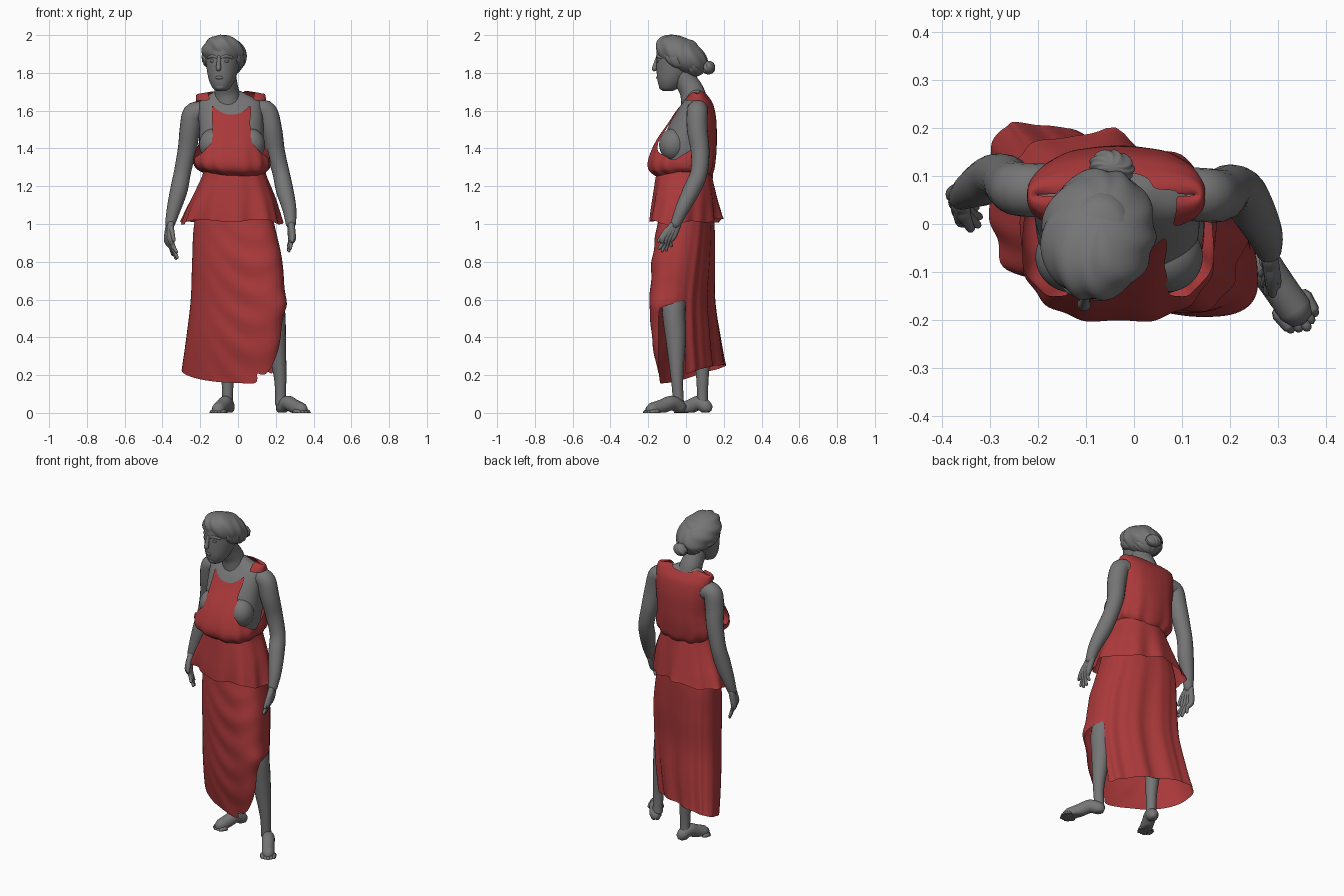
import bpy, bmesh, math
from mathutils import Vector, Matrix

if "Cube" in bpy.data.objects:
    bpy.data.objects.remove(bpy.data.objects["Cube"])


def material(name, rgb):
    m = bpy.data.materials.new(name)
    m.use_nodes = True
    m.diffuse_color = (*rgb, 1)
    m.node_tree.nodes["Principled BSDF"].inputs["Base Color"].default_value = (*rgb, 1)
    return m


STONE = material("grey stone", (0.18, 0.18, 0.18))
CLOTH = material("red cloth", (0.40, 0.04, 0.042))


def spline(keys, n):
    """Smooth curve through key tuples, sampled n + 1 times."""
    out = []
    for i in range(n + 1):
        f = i / n * (len(keys) - 1)
        k = min(int(f), len(keys) - 2)
        u = f - k
        a, b, c, d = (keys[min(max(k + j, 0), len(keys) - 1)] for j in (-1, 0, 1, 2))
        out.append([0.5 * (2 * q + (r - p) * u + (2 * p - 5 * q + 4 * r - s) * u * u
                           + (3 * q - p - 3 * r + s) * u ** 3)
                    for p, q, r, s in zip(a, b, c, d)])
    return out


def finish(name, bm, mat):
    """Turn a bmesh into a smooth shaded object."""
    bmesh.ops.recalc_face_normals(bm, faces=bm.faces)
    me = bpy.data.meshes.new(name)
    bm.to_mesh(me)
    bm.free()
    me.materials.append(mat)
    me.polygons.foreach_set("use_smooth", [True] * len(me.polygons))
    ob = bpy.data.objects.new(name, me)
    bpy.context.collection.objects.link(ob)
    return ob


def skin(name, rings, mat, cap=True, cut=None):
    """Skin closed rings; optionally remove faces by rule and smooth the cut edge."""
    bm = bmesh.new()
    rows = [[bm.verts.new(p) for p in ring] for ring in rings]
    n = len(rows[0])
    for a, b in zip(rows, rows[1:]):
        for i in range(n):
            bm.faces.new((a[i], a[(i + 1) % n], b[(i + 1) % n], b[i]))
    if cap:
        bm.faces.new(rows[0])
        bm.faces.new(rows[-1])
    if cut:
        gone = [f for f in bm.faces if cut(*f.calc_center_median())]
        bmesh.ops.delete(bm, geom=gone, context='FACES')
        for _ in range(6):
            moved = {}
            for v in bm.verts:
                near = [e.other_vert(v).co for e in v.link_edges if e.is_boundary]
                if len(near) == 2:
                    moved[v] = v.co * 0.5 + (near[0] + near[1]) * 0.25
            for v, co in moved.items():
                v.co = co
    return finish(name, bm, mat)


def tube(name, keys, n=24, sides=20, flat=1.0, floor=None):
    """Rounded limb through (x, y, z, radius) keys."""
    pts = [(Vector(k[:3]), k[3]) for k in spline(keys, n)]
    t0 = (pts[1][0] - pts[0][0]).normalized()
    t1 = (pts[-1][0] - pts[-2][0]).normalized()
    (p0, r0), (p1, r1) = pts[0], pts[-1]
    pts = ([(p0 - t0 * r0, r0 * 0.05), (p0 - t0 * r0 * 0.7, r0 * 0.7)] + pts
           + [(p1 + t1 * r1 * 0.7, r1 * 0.7), (p1 + t1 * r1, r1 * 0.05)])
    span = p1 - p0
    ref = Vector((0, 1, 0)) if abs(span.z) > 0.5 * span.length else Vector((0, 0, 1))
    rings = []
    for i, (p, r) in enumerate(pts):
        t = (pts[min(i + 1, len(pts) - 1)][0] - pts[max(i - 1, 0)][0]).normalized()
        u = t.cross(ref).normalized()
        v = u.cross(t)
        ring = [p + u * r * math.cos(a) + v * r * flat * math.sin(a)
                for a in (math.tau * j / sides for j in range(sides))]
        if floor is not None:
            for q in ring:
                q.z = max(q.z, floor)
        rings.append(ring)
    return skin(name, rings, STONE)


def loft(name, keys, mat, rows=40, cols=96, power=2.0, shape=None, cap=False, cut=None):
    """Stacked ovals from (z, x min, x max, y min, y max) keys."""
    rings = []
    for i, (z, x0, x1, y0, y1) in enumerate(spline(keys, rows)):
        ring = []
        for j in range(cols):
            a = math.tau * j / cols
            c, s = math.cos(a), math.sin(a)
            ox = (x1 - x0) / 2 * math.copysign(abs(c) ** (2 / power), c)
            oy = (y1 - y0) / 2 * math.copysign(abs(s) ** (2 / power), s)
            p = Vector(((x0 + x1) / 2 + ox, (y0 + y1) / 2 + oy, z))
            if shape:
                shape(p, Vector((ox, oy, 0)).normalized(), a, i / rows)
            ring.append(p)
        rings.append(ring)
    return skin(name, rings, mat, cap, cut)


def ball(name, centre, radii, tilt=0.0, wave=0.0):
    """Ellipsoid, with optional wavy locks."""
    bm = bmesh.new()
    bmesh.ops.create_uvsphere(bm, u_segments=64, v_segments=32, radius=1)
    for v in bm.verts:
        a = math.atan2(v.co.y, v.co.x)
        k = 1 + wave * math.sin(9 * a + 6 * v.co.z + math.sin(4 * a)) * (1 - v.co.z ** 2)
        v.co = Vector([c * r * k for c, r in zip(v.co, radii)])
    bm.transform(Matrix.Translation(centre) @ Matrix.Rotation(tilt, 4, 'X'))
    return finish(name, bm, STONE)


# Head, built facing forward and then turned a little to its right
head = [loft("face", [(1.705, -.025, .025, -.125, -.07), (1.72, -.046, .046, -.14, -.04),
                      (1.76, -.068, .068, -.153, .0), (1.82, -.083, .083, -.157, .04),
                      (1.88, -.09, .09, -.157, .065), (1.93, -.088, .088, -.153, .07),
                      (1.97, -.06, .06, -.12, .04), (1.985, -.01, .01, -.05, -.03)],
             STONE, cols=48, cap=True),
        ball("hair", (0, -.022, 1.895), (.118, .148, .09), -.5, .03),
        ball("hair_nape", (0, .045, 1.845), (.085, .065, .065), 0, .04),
        ball("hair_bun", (0, .122, 1.828), (.046, .034, .036), 0, .06),
        ball("lips", (0, -.148, 1.775), (.022, .012, .01)),
        ball("chin", (0, -.125, 1.728), (.028, .02, .02)),
        tube("nose", [(0, -.152, 1.885, .009), (0, -.163, 1.85, .011), (0, -.17, 1.822, .014)])]
for side in (-1, 1):
    head += [ball("eye", (side * .034, -.14, 1.862), (.018, .012, .008)),
             tube("brow", [(side * .012, -.15, 1.882, .008), (side * .037, -.145, 1.888, .009),
                           (side * .064, -.12, 1.88, .008)], 8, 10),
             ball("side_hair", (side * .08, -.035, 1.875), (.034, .068, .045), -.5, .06)]
for ob in head:
    ob.data.transform(Matrix.Translation((-.075, -.025, 0)) @ Matrix.Rotation(-.2, 4, 'Z')
                      @ Matrix.Translation((0, .025, 0)))
tube("neck", [(-.05, .05, 1.6, .075), (-.058, .035, 1.69, .066),
              (-.065, .005, 1.75, .06), (-.07, -.02, 1.8, .06)])

# Body under the clothes
loft("torso", [(.95, -.19, .15, -.1, .1), (1.25, -.16, .12, -.11, .11),
               (1.4, -.2, .135, -.13, .135), (1.5, -.205, .135, -.1, .145),
               (1.6, -.21, .13, -.048, .14), (1.65, -.2, .115, -.012, .122),
               (1.685, -.15, .05, .01, .1), (1.71, -.115, .0, .02, .08)],
     STONE, power=2.4, cap=True)
for x in (-.13, .068):
    ball("breast", (x, -.068, 1.42), (.075, .074, .085))

# Arms and legs
tube("left_arm", [(.09, .065, 1.595, .055), (.15, .06, 1.595, .056), (.178, .06, 1.5, .055),
                  (.2, .075, 1.38, .049), (.228, .068, 1.27, .045), (.247, .03, 1.18, .046),
                  (.272, -.02, 1.08, .037), (.28, -.055, 1.0, .027)], 40)
tube("right_arm", [(-.18, .07, 1.59, .055), (-.236, .072, 1.585, .056), (-.255, .08, 1.5, .054),
                   (-.268, .095, 1.4, .05), (-.293, .1, 1.28, .045), (-.313, .085, 1.18, .046),
                   (-.34, .07, 1.08, .037), (-.36, .055, 1.0, .026)], 40)
tube("left_leg", [(.08, -.01, .95, .08), (.15, -.05, .7, .07), (.186, -.065, .55, .062),
                  (.2, -.055, .4, .054), (.222, -.048, .2, .034), (.225, -.043, .1, .029),
                  (.225, -.04, .05, .03)], 40)
tube("right_leg", [(-.11, .01, .95, .08), (-.09, .05, .6, .06), (-.07, .083, .4, .052),
                   (-.057, .087, .2, .034), (-.055, .087, .1, .029), (-.056, .088, .05, .03)], 40)


def hand(name, wrist, knuckle, tip, across):
    """Four fingers fanning from the wrist, and a thumb."""
    w, k, t, s = map(Vector, (wrist, knuckle, tip, across))
    for i in range(4):
        o = s * (i - 1.5)
        end = t + o * 1.15 + (k - t) * (.25 if i in (0, 3) else 0)
        tube(name + "_finger", [(*(w + o * .5), .018), (*(k + o), .017),
                                (*((k + end) / 2 + o * .1), .0115), (*end, .008)], 14, 12)
    thumb = w + s * 2.6 + (k - w) * .9
    tube(name + "_thumb", [(*w, .016), (*((w + thumb) / 2 + s * .5), .014),
                           (*(thumb + (t - k) * .25), .009)], 10, 12)


hand("left_hand", (.28, -.055, 1.0), (.285, -.095, .93), (.268, -.115, .86), (.003, -.019, -.004))
hand("right_hand", (-.36, .055, 1.0), (-.366, .035, .92), (-.325, .025, .82), (.006, -.017, .004))


def foot(name, heel, toe):
    """Sole along heel to toe, with five toes."""
    h, t = Vector((*heel, 0)), Vector((*toe, 0))
    d = t - h
    s = Vector((-d.y, d.x, 0)).normalized()
    parts = [(.12, .03, .034), (.32, .052, .037), (.55, .035, .036), (.8, .016, .036)]
    tube(name, [(*(h + d * f + Vector((0, 0, z))), r) for f, z, r in parts],
         20, 20, 1.05, 0.002)
    for i in range(5):
        o = s * (i - 2) * .015
        reach = 1 - .03 * abs(i - 2)
        tube(name + "_toe", [(*(h + d * .76 + o), .018), (*(h + d * .88 + o), .014),
                             (*(h + d * (reach - .04) + o), .011)], 8, 10, 1.2, 0)


foot("left_foot", (.215, -.005), (.365, -.222))
foot("right_foot", (-.04, .13), (-.12, -.06))


# Blouse with wide armholes and a scooped neck
def blouse_shape(p, out, a, t):
    p += out * .006 * t ** 3 * math.sin(13 * a)
    p.z -= .035 * max(0, 1 - t * 5) * (abs(p.x + .035) / .18) ** 2
    p.z += .012 * t ** 4 * math.sin(2 * a + 1)


def blouse_cut(x, y, z):
    scoop = ((x + .035) / .125) ** 2 + ((z - 1.72) / .145) ** 2 < 1 and y < .07
    nape = ((x + .045) / .1) ** 2 + ((z - 1.73) / .045) ** 2 < 1
    front_edge = -.15 + .62 * max(0, z - 1.43)
    bottom = 1.335 + .6 * abs(y + .07)
    arm = abs(x + .035) > .1 and bottom < z < 1.655 and front_edge < y < .075
    return scoop or nape or arm


loft("blouse", [(1.712, -.2, .125, .057, .063), (1.704, -.215, .138, .03, .09),
                (1.675, -.222, .146, .0, .118), (1.63, -.222, .15, -.035, .145),
                (1.55, -.218, .15, -.085, .16), (1.46, -.216, .152, -.148, .162),
                (1.39, -.225, .158, -.185, .16), (1.33, -.236, .17, -.203, .153),
                (1.29, -.22, .165, -.195, .145), (1.265, -.185, .145, -.16, .13)],
     CLOTH, 64, 128, 2.6, blouse_shape, cut=blouse_cut)


# Flared overskirt below the waist
def overskirt_shape(p, out, a, t):
    p.y -= .16 * t * (p.x + .03)
    p += out * t ** 1.5 * (.009 * math.sin(7 * a + .5) + .007 * math.sin(12 * a))
    if math.sin(a) > 0:
        p.y += .04 * t * t * math.exp(-((p.x + .035) / .04) ** 2)
    p.z += t ** 2 * (.02 * abs(math.sin(a)) + .008 * math.sin(5 * a))


loft("overskirt", [(1.285, -.185, .145, -.15, .13), (1.25, -.192, .152, -.158, .135),
                   (1.15, -.24, .19, -.17, .15), (1.07, -.278, .212, -.178, .16),
                   (1.0, -.305, .228, -.182, .168)], CLOTH, 30, 128, 2.3, overskirt_shape)


# Long draped skirt set on the diagonal, open over the left leg
def skirt_shape(p, out, a, t):
    p.y -= (.12 + .3 * t) * (p.x + .01)
    front = max(0, -math.sin(a)) * min(1, t * 3)
    back = max(0, math.sin(a))
    swag = p.z - 3 * (p.x - .1) ** 2
    p += out * .005 * front * math.exp(-((p.x - .08) / .16) ** 2) * math.sin(math.tau * swag / .15)
    p += out * back * t * (.01 * math.sin(11 * a) + .005 * math.sin(19 * a))
    p += out * .02 * max(0, math.cos(a + .5)) ** 4 * math.exp(-((p.z - .58) / .06) ** 2)
    p.z += t ** 4 * (.005 + .045 * math.sin(a) - .02 * math.cos(a))


def skirt_cut(x, y, z):
    return x > .1 and z < .6 + .3 * y and -.145 < y < -.005


loft("skirt", [(1.15, -.19, .16, -.14, .125), (1.0, -.232, .192, -.145, .138),
               (.8, -.243, .235, -.162, .138), (.6, -.25, .245, -.158, .13),
               (.4, -.272, .235, -.145, .14), (.2, -.298, .2, -.105, .145)],
     CLOTH, 80, 160, 2.5, skirt_shape, cut=skirt_cut)
